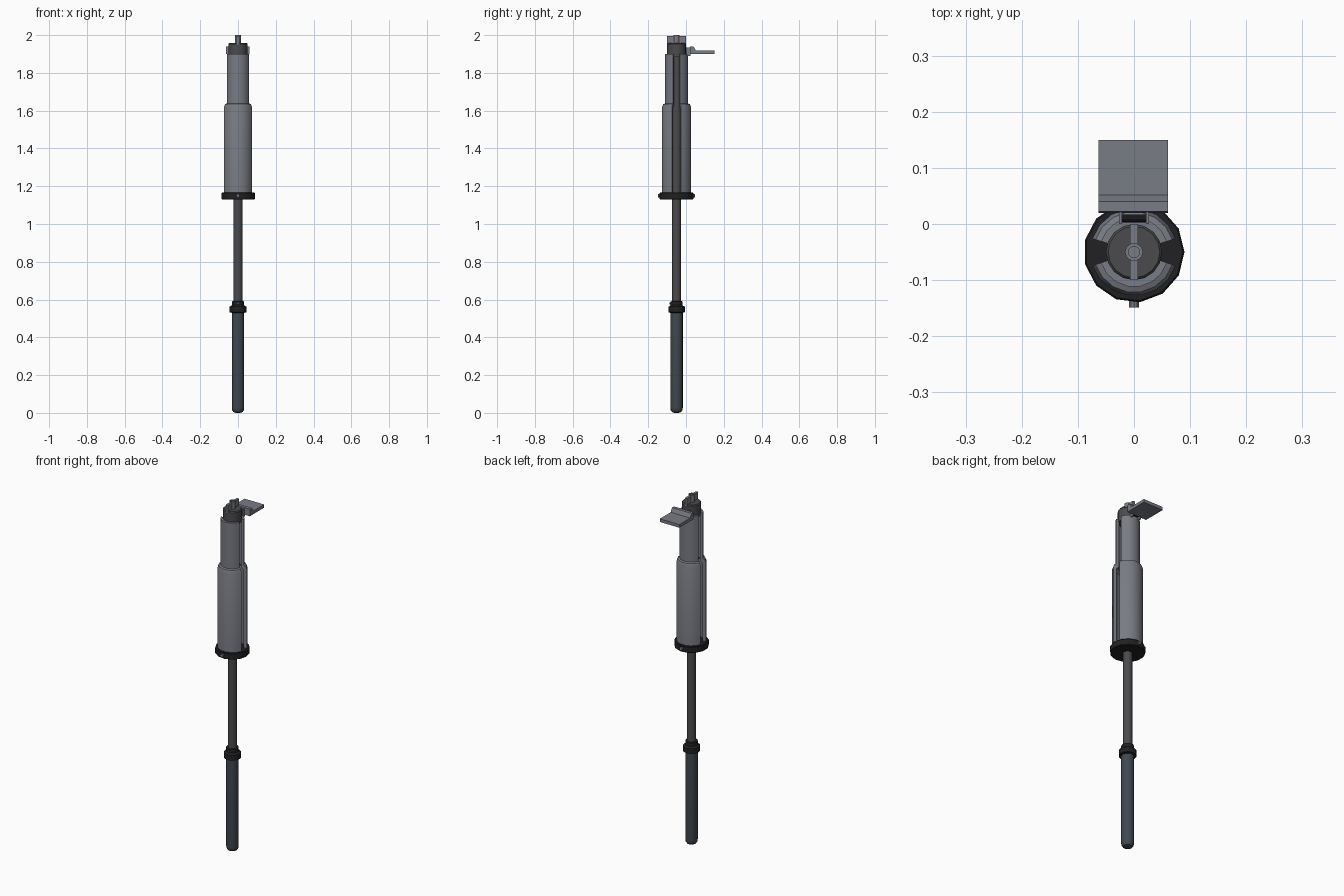
import bpy, bmesh, math
from mathutils import Matrix

if "Cube" in bpy.data.objects:
    bpy.data.objects.remove(bpy.data.objects["Cube"])

CY = -0.05  # y of the main axis


def mat(name, c):
    m = bpy.data.materials.new(name)
    m.diffuse_color = (*c, 1)
    m.use_nodes = True
    m.node_tree.nodes["Principled BSDF"].inputs["Base Color"].default_value = m.diffuse_color
    return m


STEEL = mat("steel", (0.19, 0.2, 0.23))
SHAFT = mat("dark_steel", (0.07, 0.07, 0.075))
BLACK = mat("black_metal", (0.015, 0.015, 0.017))
GRIP = mat("grip_rubber", (0.05, 0.065, 0.08))


def finish(name, bm, m, smooth=True):
    bmesh.ops.remove_doubles(bm, verts=bm.verts, dist=1e-5)
    bmesh.ops.recalc_face_normals(bm, faces=bm.faces)
    me = bpy.data.meshes.new(name)
    bm.to_mesh(me)
    bm.free()
    ob = bpy.data.objects.new(name, me)
    bpy.context.collection.objects.link(ob)
    me.materials.append(m)
    if smooth:
        bpy.ops.object.select_all(action='DESELECT')
        ob.select_set(True)
        bpy.context.view_layer.objects.active = ob
        bpy.ops.object.shade_smooth_by_angle(angle=math.radians(35))
    return ob


def lathe(name, profile, sides, m):
    """Solid of revolution round the main axis; profile is (radius, z)."""
    bm = bmesh.new()
    rings = [[bm.verts.new((r * math.cos(a), CY + r * math.sin(a), z))
              for a in (2 * math.pi * i / sides for i in range(sides))]
             for r, z in profile]
    for lo, hi in zip(rings, rings[1:]):
        for i in range(sides):
            j = (i + 1) % sides
            bm.faces.new((lo[i], lo[j], hi[j], hi[i]))
    bm.faces.new(rings[0])
    bm.faces.new(rings[-1])
    return finish(name, bm, m)


def sector(name, loop, start, end, segs, m):
    """Closed (radius, z) cross-section swept through part of a turn."""
    bm = bmesh.new()
    rows = []
    for k in range(segs + 1):
        a = math.radians(start + (end - start) * k / segs)
        rows.append([bm.verts.new((r * math.cos(a), CY + r * math.sin(a), z)) for r, z in loop])
    n = len(loop)
    for p, q in zip(rows, rows[1:]):
        for i in range(n):
            j = (i + 1) % n
            bm.faces.new((p[i], p[j], q[j], q[i]))
    bm.faces.new(rows[0])
    bm.faces.new(rows[-1])
    return finish(name, bm, m)


def extrude_x(name, yz, x0, x1, m):
    """Side outline (y, z) extruded across x."""
    bm = bmesh.new()
    a = [bm.verts.new((x0, y, z)) for y, z in yz]
    b = [bm.verts.new((x1, y, z)) for y, z in yz]
    for i in range(len(yz)):
        j = (i + 1) % len(yz)
        bm.faces.new((a[i], a[j], b[j], b[i]))
    bm.faces.new(a)
    bm.faces.new(b)
    return finish(name, bm, m, False)


def rod(name, loc, r, length, axis, m, sides=10):
    bm = bmesh.new()
    rot = Matrix.Rotation(math.pi / 2, 4, 'Y' if axis == 'X' else 'X')
    bmesh.ops.create_cone(bm, cap_ends=True, segments=sides, radius1=r, radius2=r,
                          depth=length, matrix=Matrix.Translation(loc) @ rot)
    return finish(name, bm, m)


def box_yz(y0, y1, z0, z1):
    return [(y0, z0), (y1, z0), (y1, z1), (y0, z1)]


# Handle with rounded butt
lathe("grip", [(0.012, 0), (0.024, 0.004), (0.031, 0.014), (0.033, 0.028), (0.033, 0.54)], 16, GRIP)
lathe("grip_collar", [(0.034, 0.53), (0.045, 0.533), (0.045, 0.562), (0.036, 0.566),
                      (0.033, 0.57), (0.033, 0.59), (0.024, 0.592)], 14, BLACK)
rod("collar_screw", (0, CY - 0.032, 0.58), 0.005, 0.01, 'Y', SHAFT)

# Central shaft running up through the head
lathe("shaft", [(0.024, 0.55), (0.024, 1.92)], 14, SHAFT)

# Base ring of the head and its screws
lathe("base_ring", [(0.087, 1.13), (0.09, 1.133), (0.09, 1.163), (0.087, 1.167)], 13, BLACK)
for side, y in (("front", -0.142), ("back", 0.041)):
    rod("ring_screw_" + side, (0, y, 1.15), 0.009, 0.014, 'Y', STEEL)

# Two stepped half shells separated by side slots
shell = [(0.078, 1.16), (0.078, 1.618), (0.072, 1.634), (0.062, 1.638), (0.062, 1.9),
         (0.047, 1.9), (0.047, 1.625), (0.06, 1.61), (0.06, 1.16)]
for side, s in (("front", 198), ("back", 18)):
    sector("shell_" + side, shell, s, s + 144, 7, STEEL)

# Top cap with cross rib and central tube
lathe("top_cap", [(0.05, 1.885), (0.05, 1.953), (0.046, 1.958)], 16, SHAFT)
extrude_x("cap_rib", box_yz(-0.1, 0.0, 1.95, 1.995), -0.007, 0.007, STEEL)
lathe("cap_tube", [(0.016, 1.95), (0.016, 2.0), (0.010, 2.0), (0.010, 1.994)], 14, STEEL)

# Hinged trigger plate at the back, with raised lip
extrude_x("lever_plate", [(0.02, 1.9), (0.15, 1.9), (0.15, 1.918), (0.052, 1.918),
                          (0.04, 1.94), (0.022, 1.94)], -0.063, 0.061, STEEL)
for side, x in (("left", -0.024), ("right", 0.024)):
    extrude_x("hinge_arm_" + side, box_yz(0.0, 0.023, 1.89, 1.935), x - 0.003, x + 0.003, STEEL)
rod("hinge_pin", (0, 0.01, 1.912), 0.007, 0.046, 'X', BLACK)
